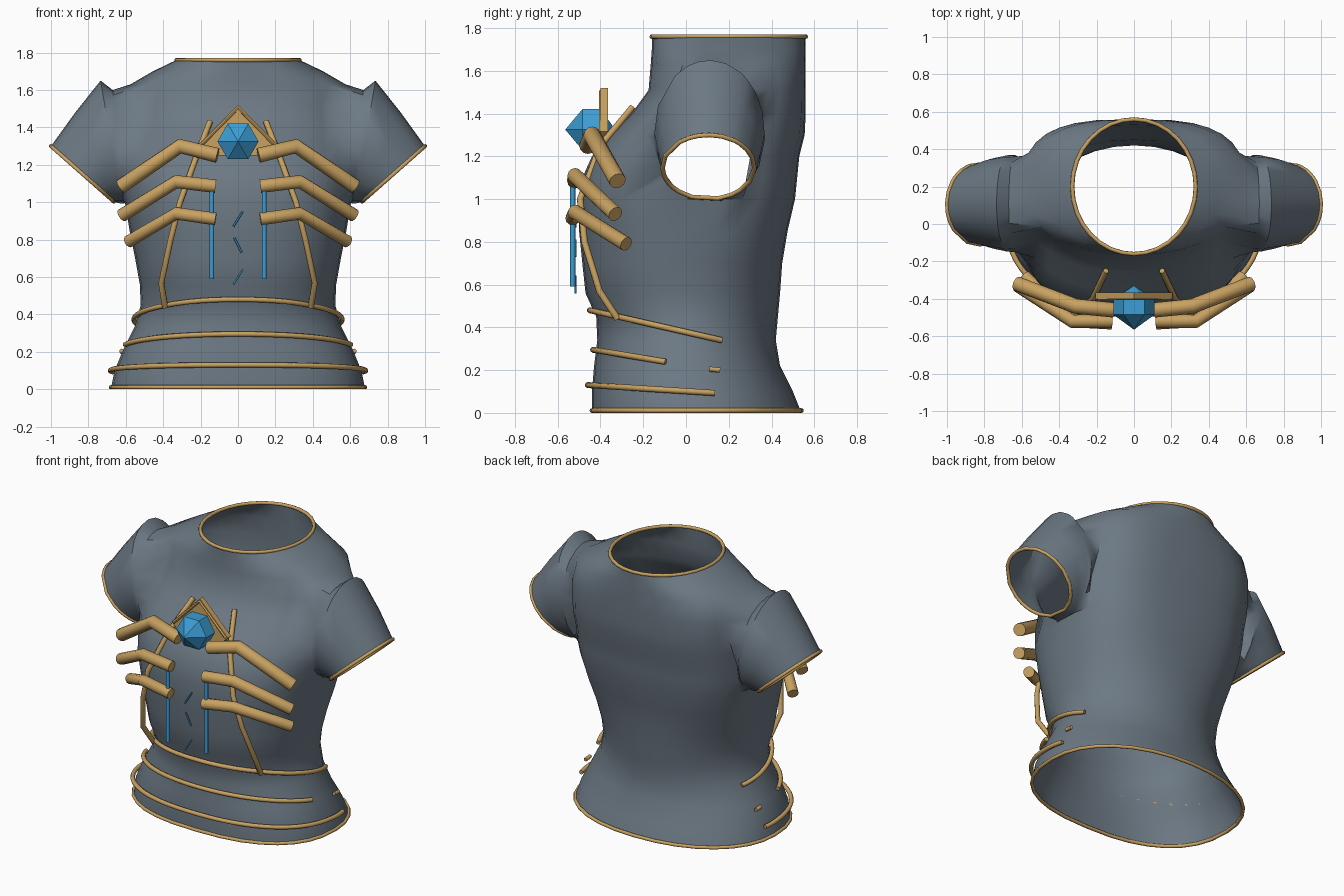
import bpy, bmesh, math
from mathutils import Vector

if "Cube" in bpy.data.objects:
    bpy.data.objects.remove(bpy.data.objects["Cube"])


def material(name, rgb):
    m = bpy.data.materials.new(name)
    m.diffuse_color = (*rgb, 1)
    m.use_nodes = True
    m.node_tree.nodes["Principled BSDF"].inputs["Base Color"].default_value = m.diffuse_color
    return m


CLOTH = material("slate cloth", (0.15, 0.19, 0.23))
GOLD = material("gold", (0.58, 0.36, 0.12))
BLUE = material("crystal blue", (0.045, 0.34, 0.66))


def add_mesh(name, bm, mat, smooth=None):
    bmesh.ops.recalc_face_normals(bm, faces=bm.faces)
    me = bpy.data.meshes.new(name)
    bm.to_mesh(me)
    bm.free()
    me.materials.append(mat)
    ob = bpy.data.objects.new(name, me)
    bpy.context.collection.objects.link(ob)
    if smooth:
        bpy.ops.object.select_all(action='DESELECT')
        ob.select_set(True)
        bpy.context.view_layer.objects.active = ob
        bpy.ops.object.shade_smooth_by_angle(angle=math.radians(smooth))
    return ob


def tube(name, pts, r, mat, closed=False, sides=2):
    cu = bpy.data.curves.new(name, 'CURVE')
    cu.dimensions = '3D'
    cu.bevel_depth, cu.bevel_resolution, cu.use_fill_caps = r, sides, True
    sp = cu.splines.new('POLY')
    sp.points.add(len(pts) - 1)
    for p, co in zip(sp.points, pts):
        p.co = (*co, 1)
    sp.use_cyclic_u = closed
    tmp = bpy.data.objects.new(name + "_path", cu)
    bpy.context.collection.objects.link(tmp)
    bpy.context.view_layer.update()
    me = bpy.data.meshes.new_from_object(
        tmp.evaluated_get(bpy.context.evaluated_depsgraph_get()))
    bpy.data.objects.remove(tmp)
    bm = bmesh.new()
    bm.from_mesh(me)
    return add_mesh(name, bm, mat, 50)


# Torso sections: height, half width, front y, back y, front and back squareness
PROFILE = [
    (0.00, .68, -.44, .54, 2.45, 2.15), (0.10, .66, -.44, .50, 2.4, 2.1),
    (0.22, .61, -.43, .44, 2.2, 2.05), (0.34, .55, -.415, .42, 2.05, 2.0),
    (0.45, .52, -.42, .43, 2.1, 2.0), (0.56, .525, -.47, .44, 2.3, 2.15),
    (0.70, .55, -.485, .45, 2.3, 2.4), (0.85, .58, -.50, .475, 2.3, 2.75),
    (1.00, .605, -.50, .51, 2.4, 2.9), (1.10, .615, -.485, .52, 2.4, 3.0),
    (1.20, .615, -.44, .53, 2.4, 3.0), (1.30, .61, -.36, .555, 2.4, 3.0),
    (1.40, .60, -.255, .56, 2.4, 3.0), (1.51, .595, -.175, .56, 2.3, 2.9),
    (1.63, .575, -.165, .56, 2.2, 2.6), (1.70, .455, -.16, .56, 2.1, 2.2),
    (1.76, .33, -.16, .56, 2.0, 2.0)]
N = 32


def surface(a, z):
    """Point on the torso at angle a (0 = +x) and height z."""
    for lo, hi in zip(PROFILE, PROFILE[1:]):
        if z <= hi[0]:
            break
    t = (z - lo[0]) / (hi[0] - lo[0])
    w, yf, yb, nf, nb = [p + (q - p) * t for p, q in zip(lo[1:], hi[1:])]
    c, s = math.cos(a), math.sin(a)
    n = nf if s < 0 else nb
    x = w * math.copysign(abs(c) ** (2 / n), c)
    y = (yf + yb) / 2 + (yb - yf) / 2 * math.copysign(abs(s) ** (2 / n), s)
    return Vector((x, y, z))


# Shirt: lofted torso with a sleeve grown out of each armhole
bm = bmesh.new()
rings = [[bm.verts.new(surface(2 * math.pi * j / N, p[0])) for j in range(N)]
         for p in PROFILE]
R0, R1, C0, C1 = 8, 14, -3, 2     # armhole rows and columns
hole = set()
for i in range(R0, R1):
    for j in range(C0, C1):
        hole |= {(i, j % N), (i, (N // 2 - 1 - j) % N)}
for i in range(len(rings) - 1):
    for j in range(N):
        if (i, j) not in hole:
            k = (j + 1) % N
            bm.faces.new((rings[i][j], rings[i][k], rings[i + 1][k], rings[i + 1][j]))

edge = [(R0, j) for j in range(C0, C1)] + [(i, C1) for i in range(R0, R1)]
edge += [(R1, j) for j in range(C1, C0, -1)] + [(i, C0) for i in range(R1, R0, -1)]
# Sleeve rings: top x, top z, bottom x, bottom z, centre y, half depth
SLEEVE = [(.67, 1.60, .61, .985, .11, .26), (.735, 1.65, .62, .985, .11, .258),
          (.87, 1.48, .64, .99, .11, .242), (1.0, 1.30, .66, 1.0, .105, .215)]
cuffs = []
for side in (1, -1):
    prev = [rings[i][(j if side > 0 else N // 2 - j) % N] for i, j in edge]
    angles = [math.atan2((v.co.z - 1.31) / .31, (v.co.y - .11) / .27) for v in prev]
    for tx, tz, bx, bz, cy, ry in SLEEVE:
        cur = []
        for a in angles:
            s = math.sin(a)
            x, z = (tx + bx) / 2 + (tx - bx) / 2 * s, (tz + bz) / 2 + (tz - bz) / 2 * s
            cur.append(bm.verts.new((side * x, cy + ry * math.cos(a), z)))
        for k in range(len(cur)):
            m = (k + 1) % len(cur)
            bm.faces.new((prev[k], prev[m], cur[m], cur[k]))
        prev = cur
    cuffs.append([v.co.copy() for v in prev])
add_mesh("shirt", bm, CLOTH, 50)

# Trim on the hem, neck and cuffs
turn = [2 * math.pi * j / N for j in range(N)]
tube("hem_trim", [surface(a, 0) + Vector((0, 0, .011)) for a in turn], .011, GOLD, True)
tube("neck_trim", [surface(a, 1.76) for a in turn], .011, GOLD, True)
for cuff, label in zip(cuffs, ("right", "left")):
    tube("cuff_trim_" + label, cuff, .011, GOLD, True)

# Waist bands: sloping down from the front towards the sides
for name, z0, slope, y_end, lift in (("lower_band", .13, .065, .15, .022),
                                     ("middle_band", .295, .17, -.08, .014),
                                     ("upper_band", .48, .235, .17, .016)):
    pts = []
    for k in range(-48, 49):
        a = -math.pi / 2 + k * math.pi / 64
        front = surface(-math.pi / 2, z0).y
        z = z0
        for _ in range(4):
            z = z0 - slope * (surface(a, z).y - front)
        p = surface(a, z)
        if p.y <= y_end:
            out = Vector((p.x, p.y - .05, 0)).normalized()
            pts.append(p + out * lift)
    tube(name, pts, .014, GOLD)

# Chest ribs, side rods and crystal strips, mirrored
RIBS = [(.040, [(.11, -.46, 1.25), (.31, -.44, 1.30), (.625, -.32, 1.085)]),
        (.036, [(.12, -.52, 1.085), (.33, -.52, 1.11), (.62, -.33, .93)]),
        (.034, [(.12, -.53, .91), (.33, -.52, .94), (.585, -.28, .79)])]
ROD = [(.15, -.25, 1.43), (.22, -.40, 1.25), (.31, -.495, 1.0),
       (.36, -.475, .80), (.41, -.405, .57), (.39, -.32, .44)]
for side, label in ((1, "right"), (-1, "left")):
    def flip(pts):
        return [(side * x, y, z) for x, y, z in pts]
    for n, (r, pts) in enumerate(RIBS, 1):
        tube(f"rib_{n}_{label}", flip(pts), r, GOLD, sides=4)
    tube("side_rod_" + label, flip(ROD), .016, GOLD)
    tube("crystal_strip_" + label, flip([(.14, -.53, .59), (.14, -.53, 1.06)]), .012, BLUE)
    tube("middle_band_end_" + label, flip([(.622, .11, .205), (.622, .16, .20)]), .012, GOLD)

# Plain slanted inlay strokes down the middle of the chest
for n, (z, lean) in enumerate(((.91, .025), (.77, -.02), (.60, .025)), 1):
    tube(f"inlay_stroke_{n}", [(-lean, -.517, z - .04), (lean, -.517, z + .04)], .005, BLUE)

# Gem mount: pointed plate with a raised rim
bm = bmesh.new()
outline = [(0, 1.52), (.205, 1.315), (.14, 1.25), (-.14, 1.25), (-.205, 1.315)]
face = bm.faces.new([bm.verts.new((x, -.40, z)) for x, z in outline])
ext = bmesh.ops.extrude_face_region(bm, geom=[face])
bmesh.ops.translate(bm, vec=(0, .035, 0),
                    verts=[v for v in ext["geom"] if isinstance(v, bmesh.types.BMVert)])
add_mesh("gem_mount", bm, GOLD)
tube("mount_rim", [(-.19, -.397, 1.312), (0, -.397, 1.502), (.19, -.397, 1.312)], .010, GOLD)

# Faceted hexagonal gem
bm = bmesh.new()
tip, back = bm.verts.new((0, -.565, 1.325)), bm.verts.new((0, -.33, 1.325))
hexes = [[bm.verts.new((.11 * math.cos(k * math.pi / 3), y,
                        1.325 + .11 * math.sin(k * math.pi / 3))) for k in range(6)]
         for y in (-.485, -.40)]
for k in range(6):
    m = (k + 1) % 6
    bm.faces.new((tip, hexes[0][k], hexes[0][m]))
    bm.faces.new((hexes[0][k], hexes[1][k], hexes[1][m], hexes[0][m]))
    bm.faces.new((back, hexes[1][m], hexes[1][k]))
add_mesh("gem", bm, BLUE)
